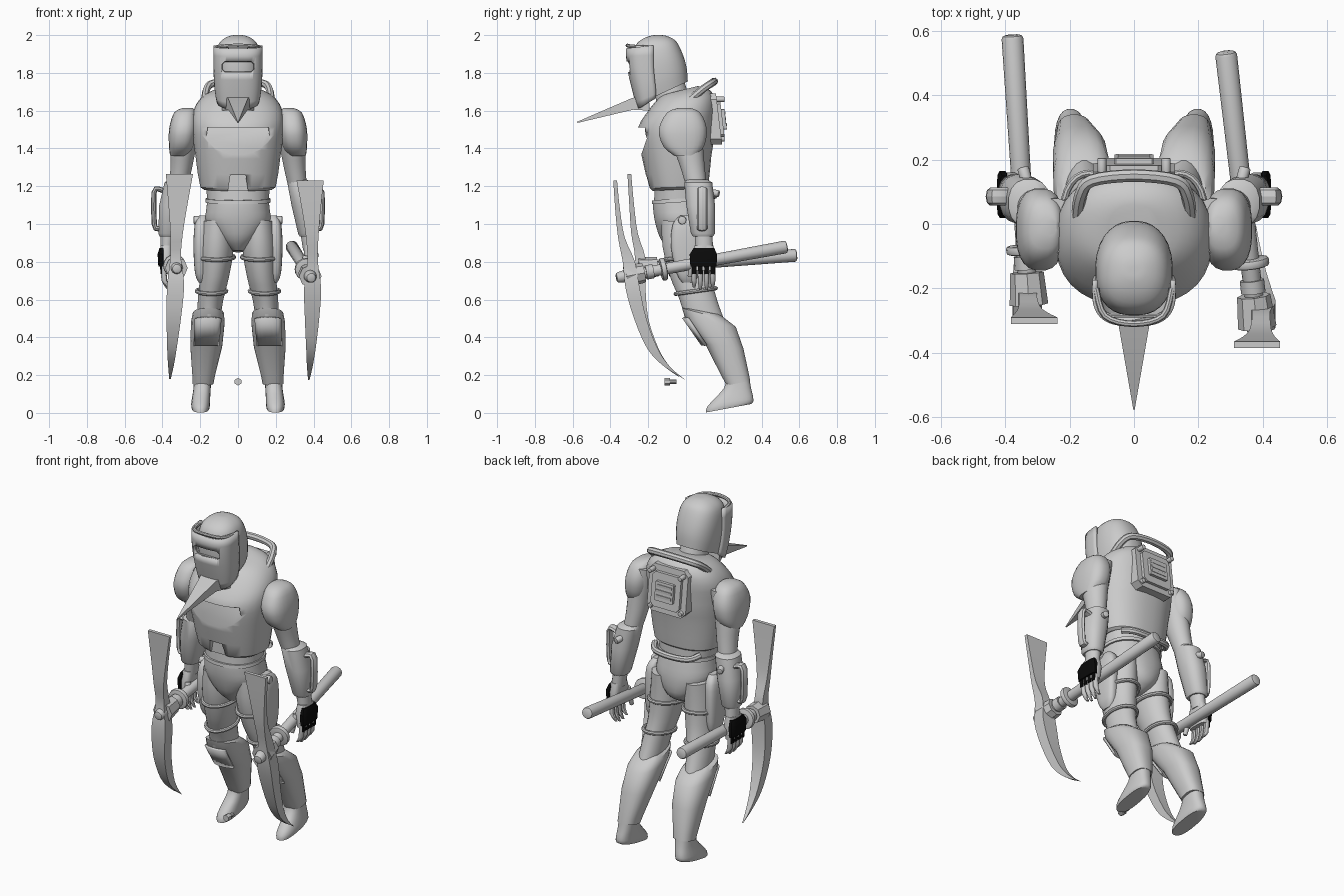
import bpy, bmesh, math
from mathutils import Vector, Matrix


def material(name, v):
    m = bpy.data.materials.new(name)
    m.diffuse_color = (v, v, v, 1)
    return m


GREY, BLACK = material("light_grey", 0.6), material("black", 0.003)


def finish(name, bm, mat=GREY, angle=35):
    bmesh.ops.recalc_face_normals(bm, faces=bm.faces)
    me = bpy.data.meshes.new(name)
    bm.to_mesh(me)
    bm.free()
    ob = bpy.data.objects.new(name, me)
    bpy.context.collection.objects.link(ob)
    me.materials.append(mat)
    activate(ob)
    bpy.ops.object.shade_smooth_by_angle(angle=math.radians(angle))
    return ob


def activate(ob):
    bpy.ops.object.select_all(action='DESELECT')
    ob.select_set(True)
    bpy.context.view_layer.objects.active = ob


def spline(p, sub):
    """Catmull-Rom refinement of ring parameters."""
    out = []
    for i in range(len(p) - 1):
        a, b, c, d = p[max(i - 1, 0)], p[i], p[i + 1], p[min(i + 2, len(p) - 1)]
        for k in range(sub):
            t = k / sub
            out.append([0.5 * (2 * y + (z - x) * t + (2 * x - 5 * y + 4 * z - w) * t * t
                               + (3 * y - x - 3 * z + w) * t ** 3) for x, y, z, w in zip(a, b, c, d)])
    return out + [list(p[-1])]


def loft(name, rings, s=1, n=24, e=1.0, sub=1, arc=None, thick=0, mat=GREY, angle=35):
    """Skin rings given as (front y, front z, back y, back z, half width, centre x)."""
    rings = spline([tuple(r) + (0,) * (6 - len(r)) for r in rings], sub)
    bm = bmesh.new()
    k = math.sqrt(2) if n == 4 else 1
    loops = []
    for fy, fz, by, bz, w, cx in rings:
        loop = []
        for i in range(n):
            t = 2 * math.pi * (i + 0.5) / n if not arc else -arc + 2 * arc * i / (n - 1)
            c, d = [k * math.copysign(abs(f) ** e, f) for f in (math.cos(t), math.sin(t))]
            loop.append(bm.verts.new((s * cx + w * d, (fy + by) / 2 + (fy - by) / 2 * c,
                                      (fz + bz) / 2 + (fz - bz) / 2 * c)))
        loops.append(loop)
    for a, b in zip(loops, loops[1:]):
        for i in range(n - 1 if arc else n):
            j = (i + 1) % n
            bm.faces.new((a[i], a[j], b[j], b[i]))
    if not arc:
        bm.faces.new(loops[0])
        bm.faces.new(loops[-1])
    ob = finish(name, bm, mat, angle)
    if thick:
        m = ob.modifiers.new("thickness", 'SOLIDIFY')
        m.thickness, m.offset = thick, 0
        bpy.ops.object.modifier_apply(modifier=m.name)
    return ob


def rod(name, a, b, r1, r2=None, n=16, bevel=0):
    a, b = Vector(a), Vector(b)
    bm = bmesh.new()
    rot = (b - a).to_track_quat('Z', 'Y').to_matrix().to_4x4()
    bmesh.ops.create_cone(bm, cap_ends=True, segments=n, radius1=r1, radius2=r1 if r2 is None else r2,
                          depth=(b - a).length, matrix=Matrix.Translation((a + b) / 2) @ rot)
    if bevel:
        ends = [x for x in bm.edges if any(len(f.verts) > 4 for f in x.link_faces)]
        bmesh.ops.bevel(bm, geom=ends, offset=bevel, segments=2, affect='EDGES', profile=0.5)
    return finish(name, bm)


def plate(name, pts, y0, y1, mat=GREY, slope=0):
    """Outline in x,z pushed along y."""
    bm = bmesh.new()
    f = bm.faces.new([bm.verts.new((x, y0, z)) for x, z in pts])
    g = bmesh.ops.extrude_face_region(bm, geom=[f])
    zc = sum(p[1] for p in pts) / len(pts)
    for v in g['geom']:
        if isinstance(v, bmesh.types.BMVert):
            v.co.y = y1 + slope * (v.co.z - zc)
    return finish(name, bm, mat)


def chamfered(x, z0, z1, c):
    return [(-x + c, z0), (x - c, z0), (x, z0 + c), (x, z1 - c),
            (x - c, z1), (-x + c, z1), (-x, z1 - c), (-x, z0 + c)]


def tube(name, pts, r, closed=False, smooth=4):
    cu = bpy.data.curves.new(name, 'CURVE')
    cu.dimensions, cu.bevel_depth, cu.bevel_resolution, cu.use_fill_caps = '3D', r, 2, True
    path = pts if closed else spline(pts, smooth)
    sp = cu.splines.new('POLY')
    sp.points.add(len(path) - 1)
    for p, co in zip(sp.points, path):
        p.co = (*co, 1)
    sp.use_cyclic_u = closed
    ob = bpy.data.objects.new(name, cu)
    bpy.context.collection.objects.link(ob)
    cu.materials.append(GREY)
    activate(ob)
    bpy.ops.object.convert(target='MESH')
    bpy.ops.object.shade_smooth_by_angle(angle=math.radians(40))
    return bpy.context.object


def cut(ob, cutter):
    m = ob.modifiers.new("cut", 'BOOLEAN')
    m.object, m.operation, m.solver = cutter, 'DIFFERENCE', 'EXACT'
    activate(ob)
    bpy.ops.object.modifier_apply(modifier=m.name)
    bpy.data.objects.remove(cutter)


# Helmet, visor with slot, beak, neck
loft("helmet", [(-.24, 1.64, .01, 1.755, .105), (-.27, 1.72, .005, 1.82, .117), (-.285, 1.85, -.01, 1.88, .12),
                (-.27, 1.94, -.035, 1.94, .108), (-.23, 1.98, -.06, 1.975, .08), (-.18, 1.998, -.1, 1.995, .04),
                (-.15, 2, -.13, 2, .01)], sub=3, e=.85, n=32)
visor = loft("visor", [(-.25, 1.61, -.11, 1.7, .105), (-.275, 1.7, -.1, 1.74, .117), (-.305, 1.83, -.1, 1.83, .122),
                       (-.31, 1.93, -.1, 1.955, .122)], arc=1.75, n=24, e=.7, sub=2, thick=.016)
cut(visor, plate("slot_cutter", chamfered(.085, 1.805, 1.86, .015), -.4, -.23))
tube("slot_rim", [(x, -.304 + 3.5 * x * x, z) for x, z in chamfered(.088, 1.803, 1.863, .015)], .006, True)
tube("brow_rim", [(-.118, -.2, 1.935), (-.09, -.285, 1.94), (0, -.31, 1.945), (.09, -.285, 1.94),
                  (.118, -.2, 1.935)], .01)
loft("beak", [(-.2, 1.69, -.19, 1.60, .085), (-.29, 1.665, -.28, 1.605, .052), (-.577, 1.541, -.575, 1.535, .002)], n=4)
loft("neck", [(-.16, 1.6, .03, 1.64, .085), (-.16, 1.76, -.02, 1.79, .07)])

# Torso armour with chest recess and belly notch
torso = loft("torso", [(-.17, 1.18, .1, 1.2, .165), (-.195, 1.19, .118, 1.2, .2), (-.232, 1.345, .135, 1.36, .225),
                       (-.25, 1.43, .15, 1.45, .237), (-.255, 1.51, .155, 1.53, .243), (-.215, 1.58, .16, 1.61, .238),
                       (-.165, 1.645, .15, 1.68, .2), (-.13, 1.68, .11, 1.72, .14), (-.1, 1.69, .06, 1.73, .08)],
             sub=2, e=.85, n=32)
cut(torso, plate("chest_cutter", [(-.14, 1.36), (.14, 1.36), (.175, 1.42), (.16, 1.51), (-.16, 1.51), (-.175, 1.42)],
                 -.4, -.215, slope=.35))
cut(torso, plate("notch_cutter", [(-.065, 1.1), (.065, 1.1), (.04, 1.26), (-.04, 1.26)], -.4, -.175))
loft("waist", [(-.172, 1.1, .11, 1.1, .163), (-.165, 1.2, .105, 1.22, .17)], e=.9)
loft("pelvis", [(-.08, .86, .06, .85, .03), (-.135, .92, .125, .9, .1), (-.165, 1.01, .135, 1.0, .17),
                (-.175, 1.08, .12, 1.09, .168), (-.175, 1.125, .11, 1.13, .163)], sub=3, e=.9)
loft("belt", [(-.182, 1.105, .122, 1.125, .174), (-.18, 1.125, .12, 1.145, .172)], e=.9)
tube("back_belt_bar", [(-.15, .08, 1.17), (-.11, .135, 1.155), (0, .15, 1.15), (.11, .135, 1.155), (.15, .08, 1.17)], .018)

# Back pack with raised panel, vents and bolts
plate("back_pack", chamfered(.128, 1.42, 1.69, .03), .11, .175, slope=-.12)
plate("pack_panel", chamfered(.095, 1.455, 1.655, .02), .16, .193, slope=-.12)
plate("pack_hatch", chamfered(.06, 1.5, 1.61, .004), .17, .21, slope=-.12)
for i in range(3):
    plate("hatch_slat", [(-.05, 1.52 + .03 * i), (.05, 1.52 + .03 * i), (.05, 1.535 + .03 * i), (-.05, 1.535 + .03 * i)],
          .2, .217 - .004 * i)
for x in (-.1, .1):
    for z in (1.45, 1.66):
        rod("pack_bolt", (x, .15, z), (x, .205, z), .014, n=12, bevel=.004)
tube("shoulder_hoop", [(-.175, .025, 1.66), (-.165, .09, 1.715), (-.13, .135, 1.745), (0, .15, 1.755),
                       (.13, .135, 1.745), (.165, .09, 1.715), (.175, .025, 1.66)], .02)

for s in (1, -1):
    # Arms
    loft("shoulder_pad", [(-.035, 1.615, .02, 1.615, .025, .265), (-.1, 1.59, .075, 1.59, .058, .28),
                          (-.145, 1.5, .11, 1.51, .075, .29), (-.12, 1.41, .1, 1.42, .066, .3),
                          (-.06, 1.36, .06, 1.365, .045, .315)], s, sub=3, e=.8)
    loft("upper_arm", [(-.09, 1.58, .08, 1.58, .07, .245), (-.07, 1.42, .09, 1.42, .068, .285),
                       (-.03, 1.3, .1, 1.3, .058, .3), (0, 1.2, .11, 1.2, .05, .315)], s, sub=3)
    loft("forearm", [(0, 1.235, .115, 1.235, .05, .315), (-.01, 1.22, .14, 1.22, .065, .325),
                     (0, 1.1, .155, 1.1, .068, .35), (.025, .95, .155, .95, .053, .37),
                     (.035, .935, .145, .935, .045, .37)], s, n=16, e=.85)
    loft("wrist", [(.045, .95, .14, .95, .04, .37), (.05, .86, .145, .86, .034, .378)], s, n=16)
    guard = tube("forearm_guard", [(s * .385, .085, 1.17), (s * .42, .085, 1.185), (s * .445, .085, 1.165),
                                   (s * .443, .085, 1.0), (s * .425, .085, .975), (s * .39, .085, .985)], .014, smooth=2)
    for v in guard.data.vertices:
        v.co.y = .085 + (v.co.y - .085) * 2
    rod("elbow_stud", (s * .33, .12, 1.17), (s * .345, .175, 1.16), .018, n=12, bevel=.004)
    loft("palm", [(.045, .885, .145, .885, .03, .38), (.025, .83, .16, .83, .034, .382),
                  (.03, .755, .155, .755, .026, .385)], s, n=16, e=.6)
    loft("glove_back", [(.04, .873, .15, .873, .014, .402), (.018, .84, .166, .84, .018, .408),
                        (.022, .775, .163, .775, .016, .406)], s, n=12, e=.5, mat=BLACK)
    for i in range(4):
        y, z = .043 + .033 * i, .645 + .012 * abs(i - 1.5)
        loft("finger", [(y - .015, .79, y + .015, .79, .015, .395), (y - .014, .7, y + .014, .7, .015, .39),
                        (y - .007, z, y + .007, z, .008, .365)], s, n=10, sub=2)
        loft("knuckle", [(y - .013, .78, y + .013, .78, .006, .407), (y - .01, .735, y + .01, .735, .005, .405)],
             s, n=4, mat=BLACK)
    rod("thumb", (s * .36, .04, .83), (s * .345, .02, .72), .018, .012, n=10, bevel=.005)

    # Legs
    loft("thigh", [(-.13, 1.02, .125, 1.0, .08, .11), (-.125, .88, .125, .86, .09, .113), (-.085, .72, .135, .72, .078, .125),
                   (-.035, .6, .165, .6, .068, .145), (0, .48, .2, .5, .062, .155)], s, sub=3)
    for fz, bz, fy, by, w, cx in ((.81, .84, -.118, .135, .092, .113), (.63, .66, -.055, .158, .078, .14)):
        tube("thigh_band", [(s * cx + w * math.sin(t), (fy + by) / 2 + (fy - by) / 2 * math.cos(t),
                             (fz + bz) / 2 + (fz - bz) / 2 * math.cos(t)) for t in
                            [2 * math.pi * i / 24 for i in range(24)]], .011, True)
    loft("hip_plate", [(-.03, 1.045, .03, 1.045, .02, .185), (-.07, 1.0, .07, 1.0, .034, .195),
                       (-.08, .88, .08, .88, .036, .2), (-.05, .74, .07, .74, .03, .198),
                       (-.02, .69, .04, .69, .018, .19)], s, sub=3, e=.7)
    rod("hip_stud", (s * .19, -.02, 1.02), (s * .235, -.02, 1.02), .022, n=12, bevel=.005)
    loft("shin_guard", [(.0, .555, .18, .52, .068, .155), (-.022, .555, .22, .49, .083, .157), (-.005, .5, .265, .455, .09, .16),
                        (.1, .365, .305, .34, .085, .168), (.19, .19, .335, .2, .06, .182),
                        (.215, .145, .34, .17, .056, .185)], s, n=20, e=.8)
    loft("shin_plate", [(-.016, .505, .24, .46, .092, .158), (.085, .36, .29, .34, .088, .167)],
         s, arc=.75, n=8, e=.8, thick=.012)
    loft("foot", [(.215, .18, .335, .19, .045, .187), (.2, .13, .345, .13, .046, .19), (.15, .075, .355, .09, .048, .195),
                  (.11, .03, .357, .06, .05, .198), (.105, .002, .345, .047, .046, .198)], s, sub=2, e=.8)

# Picks: rear handle end, front handle end, blade sections
PICKS = (
    ((-.378, .587, .835), (-.325, -.27, .765), -.08,
     [(-.31, 1.265, -.29, 1.265, .072, -.31), (-.3, 1.1, -.275, 1.1, .05, -.318), (-.29, .95, -.255, .95, .033, -.325),
      (-.27, .82, -.215, .82, .028, -.33), (-.285, .68, -.215, .68, .045, -.33), (-.265, .5, -.2, .5, .038, -.34),
      (-.2, .34, -.145, .34, .025, -.35), (-.12, .25, -.09, .25, .015, -.355), (-.03, .185, -.025, .18, .004, -.36)]),
    ((.285, .535, .88), (.385, -.34, .72), -.12,
     [(-.385, 1.23, -.365, 1.23, .072, .382), (-.375, 1.08, -.35, 1.08, .05, .388), (-.36, .93, -.325, .93, .033, .393),
      (-.335, .8, -.27, .8, .028, .395), (-.32, .66, -.245, .66, .045, .395), (-.275, .5, -.21, .5, .038, .392),
      (-.205, .34, -.15, .34, .025, .386), (-.115, .245, -.085, .245, .015, .38), (-.01, .18, -.005, .175, .004, .375)]))
for rear, front, cy, blade in PICKS:
    rear, front = Vector(rear), Vector(front)
    d = (front - rear).normalized()
    rod("pick_handle", rear, front, .034, .028, bevel=.012)
    c = rear + d * ((cy - rear.y) / d.y)
    rod("pick_collar", c - d * .014, c + d * .014, .06, bevel=.008)
    rod("pick_ferrule", front - d * .17, front - d * .13, .038)
    rod("pick_socket", front - d * .12, front - d * .02, .052, .06, n=8)
    rod("pick_cap", front - d * .03, front + d * .03, .036, .026, bevel=.01)
    loft("pick_blade", blade, n=4, sub=3, angle=30)

# Small loose bolt
rod("bolt_shank", (0, -.09, .165), (0, -.05, .165), .012, n=10)
rod("bolt_head", (0, -.115, .165), (0, -.085, .165), .02, n=6)
